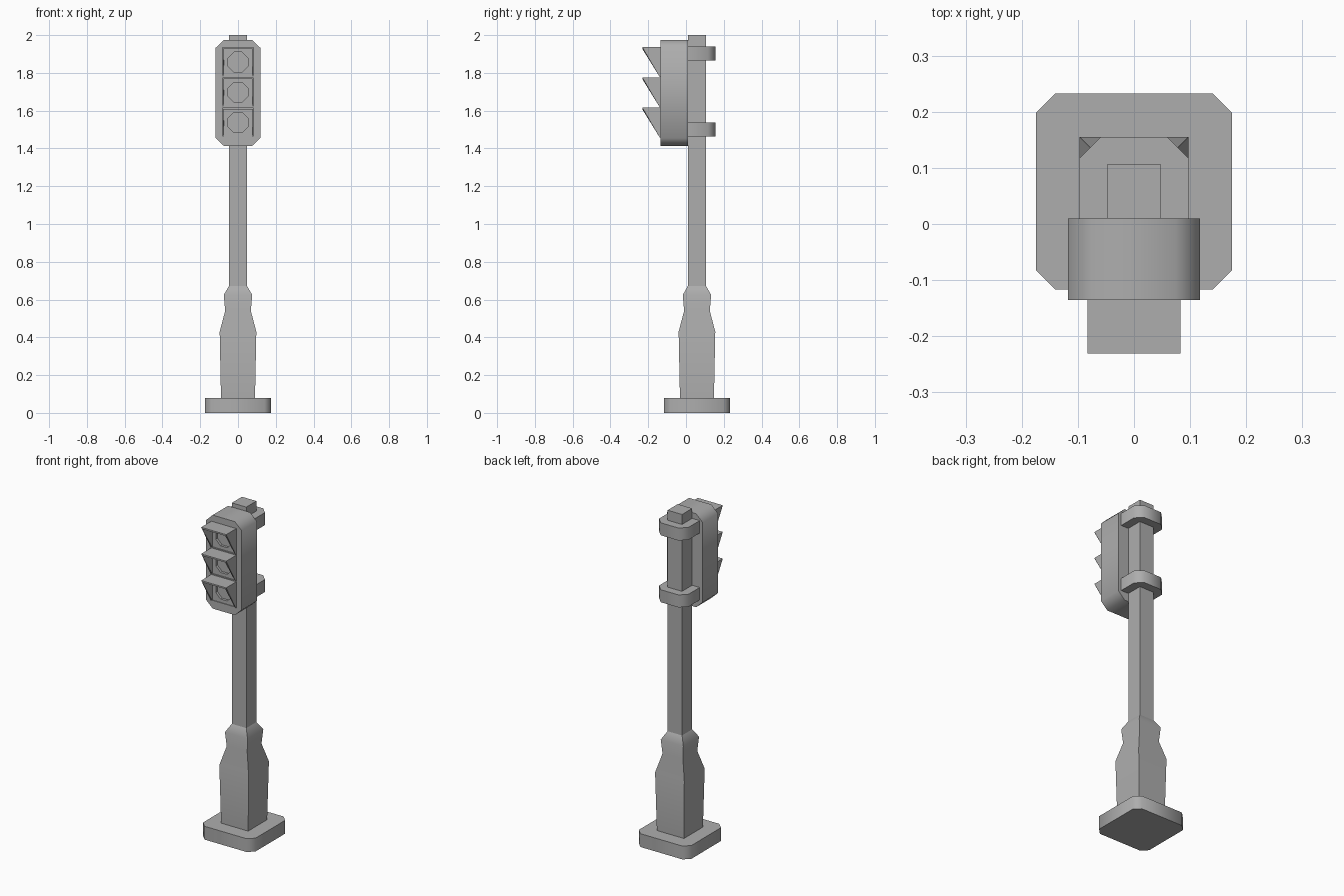
import bpy, bmesh, math

if "Cube" in bpy.data.objects:
    bpy.data.objects.remove(bpy.data.objects["Cube"])

grey = bpy.data.materials.new("plain_grey")
grey.diffuse_color = (0.42, 0.42, 0.42, 1)
grey.use_nodes = True
grey.node_tree.nodes["Principled BSDF"].inputs["Base Color"].default_value = grey.diffuse_color
CY = 0.058  # pole axis


def make(name, verts, faces, smooth=True, fix=True):
    me = bpy.data.meshes.new(name)
    me.from_pydata(verts, [], faces)
    if fix:
        bm = bmesh.new()
        bm.from_mesh(me)
        bmesh.ops.recalc_face_normals(bm, faces=bm.faces)
        bm.to_mesh(me)
        bm.free()
    ob = bpy.data.objects.new(name, me)
    bpy.context.collection.objects.link(ob)
    me.materials.append(grey)
    if smooth:
        bpy.ops.object.select_all(action='DESELECT')
        ob.select_set(True)
        bpy.context.view_layer.objects.active = ob
        bpy.ops.object.shade_smooth_by_angle(angle=math.radians(50))
    return ob


def loft(name, rings, smooth=True):
    n = len(rings[0])
    faces = [tuple(range(n)), tuple(range(len(rings) * n - n, len(rings) * n))]
    for r in range(len(rings) - 1):
        for i in range(n):
            j = (i + 1) % n
            faces.append((r * n + i, r * n + j, r * n + n + j, r * n + n + i))
    return make(name, [v for ring in rings for v in ring], faces, smooth)


def chamfered(hx, hy, cx, cy):
    return [(-hx + cx, -hy), (hx - cx, -hy), (hx, -hy + cy), (hx, hy - cy),
            (hx - cx, hy), (-hx + cx, hy), (-hx, hy - cy), (-hx, -hy + cy)]


def square(h, z):
    return [(-h, CY - h, z), (h, CY - h, z), (h, CY + h, z), (-h, CY + h, z)]


# base slab
slab = chamfered(0.175, 0.175, 0.035, 0.035)
loft("base_slab", [[(x, y + CY, z) for x, y in slab] for z in (0, 0.08)])

# flared pedestal and square pole
loft("pedestal", [square(h, z) for h, z in
                  ((0.09, 0.08), (0.097, 0.43), (0.068, 0.54), (0.075, 0.625), (0.048, 0.672))])
loft("pole", [square(0.048, 0.66), square(0.048, 2.0)], False)

# brackets clamping the housing to the pole
clamp = [(-0.098, 0.005), (0.098, 0.005), (0.098, 0.116), (0.059, 0.155),
         (-0.059, 0.155), (-0.098, 0.116)]
for name, z0 in (("upper_bracket", 1.865), ("lower_bracket", 1.463)):
    loft(name, [[(x, y, z) for x, y in clamp] for z in (z0, z0 + 0.075)])

# signal housing
box = chamfered(0.118, 0.281, 0.044, 0.042)
housing = loft("signal_housing", [[(x, y, z + 1.694) for x, z in box] for y in (-0.135, 0.01)])

# three recessed lamps with sloped square hoods
octagon = [(0.057 * math.cos(a), 0.057 * math.sin(a))
           for a in (math.radians(22.5 + 45 * i) for i in range(8))]
for i, part in enumerate(("top", "middle", "bottom")):
    zc = 1.857 - 0.16 * i
    cutter = loft(part + "_lens_cutter",
                  [[(x, y, z + zc) for x, z in octagon] for y in (-0.2, -0.12)], False)
    cutter.hide_render = True
    cutter.hide_viewport = True
    cutter.display_type = 'WIRE'
    mod = housing.modifiers.new(part + "_recess", 'BOOLEAN')
    mod.operation = 'DIFFERENCE'
    mod.solver = 'EXACT'
    mod.object = cutter

    w, t, b = 0.083, zc + 0.079, zc - 0.079
    side = [(-0.231, t), (-0.139, b), (-0.128, b), (-0.128, t)]
    v = [(s * w, y, z) for s in (-1, 1) for y, z in side]
    hood = make(part + "_hood", v,
                [(0, 4, 7, 3), (4, 5, 6, 7), (3, 2, 1, 0), (1, 2, 6, 5)], False, False)
    sol = hood.modifiers.new("wall", 'SOLIDIFY')
    sol.thickness = 0.007
    sol.offset = -1
    sol.use_even_offset = True
